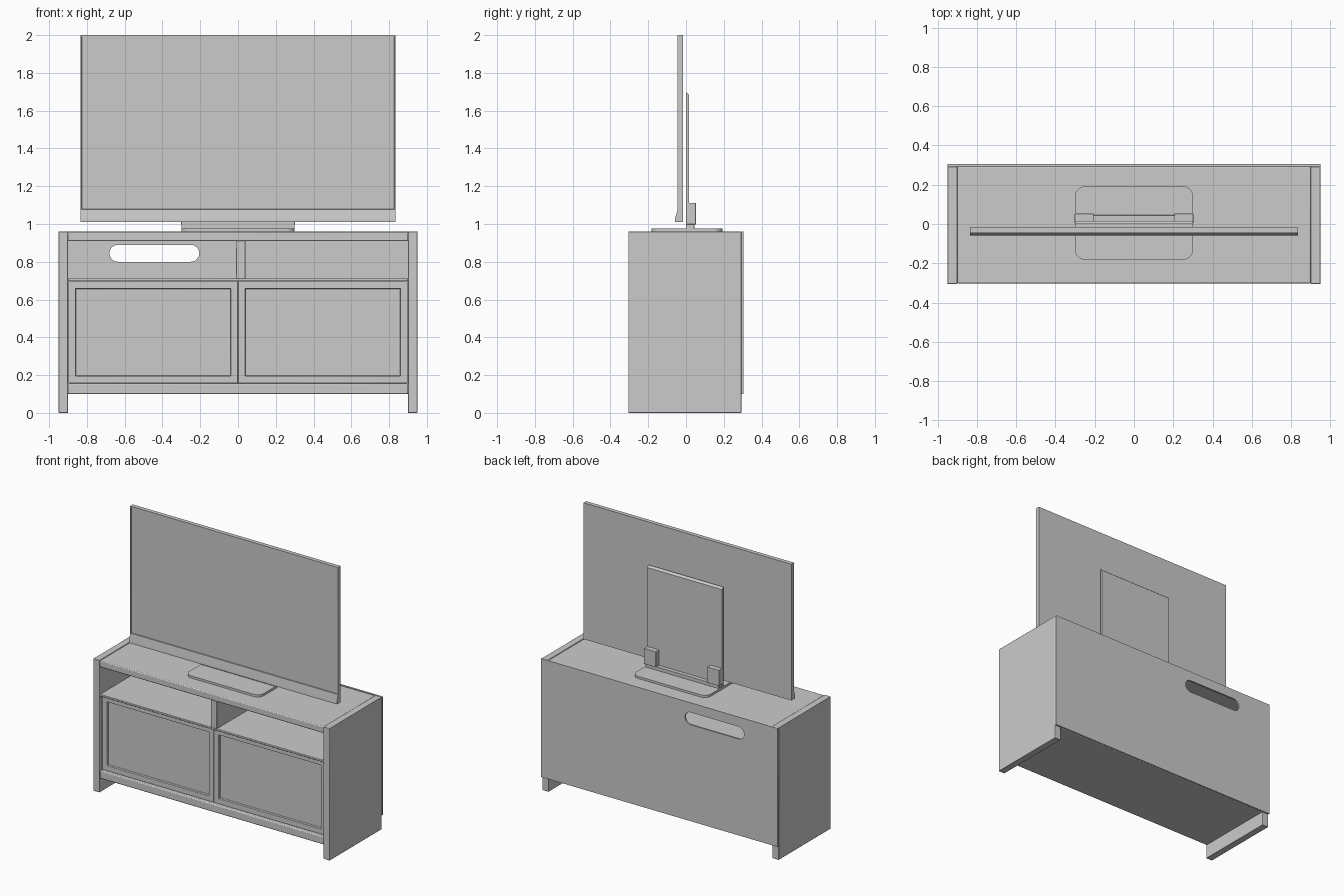
import bpy, bmesh, math

if "Cube" in bpy.data.objects:
    bpy.data.objects.remove(bpy.data.objects["Cube"])


def finish(name, bm, bevel=0.0):
    bmesh.ops.recalc_face_normals(bm, faces=bm.faces)
    me = bpy.data.meshes.new(name)
    bm.to_mesh(me)
    bm.free()
    ob = bpy.data.objects.new(name, me)
    bpy.context.collection.objects.link(ob)
    if bevel:
        mod = ob.modifiers.new("bevel", 'BEVEL')
        mod.width, mod.segments = bevel, 2
    return ob


def prism(name, profile, x0, x1, bevel=0.0, recess=None):
    """Extrude a (y, z) profile along x; recess=(border, depth) sinks the largest front face."""
    bm = bmesh.new()
    face = bm.faces.new([bm.verts.new((x0, y, z)) for y, z in profile])
    ext = bmesh.ops.extrude_face_region(bm, geom=[face])
    for v in ext["geom"]:
        if isinstance(v, bmesh.types.BMVert):
            v.co.x = x1
    bmesh.ops.recalc_face_normals(bm, faces=bm.faces)
    if recess:
        bm.normal_update()
        front = max((f for f in bm.faces if f.normal.y < -0.99), key=lambda f: f.calc_area())
        bmesh.ops.inset_region(bm, faces=[front], thickness=recess[0])
        bmesh.ops.inset_region(bm, faces=[front], thickness=0.001, depth=-recess[1])
    return finish(name, bm, bevel)


def box(name, x, y, z, bevel=0.003, recess=None):
    p = [(y[0], z[0]), (y[1], z[0]), (y[1], z[1]), (y[0], z[1])]
    return prism(name, p, x[0], x[1], bevel, recess)


def rounded(x, y, r, n=8):
    """Outline of a rounded rectangle."""
    pts = []
    for cx, cy, a in ((x[1] - r, y[1] - r, 0), (x[0] + r, y[1] - r, 90),
                      (x[0] + r, y[0] + r, 180), (x[1] - r, y[0] + r, 270)):
        for i in range(n + 1):
            t = math.radians(a + 90 * i / n)
            pts.append((cx + r * math.cos(t), cy + r * math.sin(t)))
    return pts


def plate(name, outlines, thickness):
    """Flat plate from 2D outlines (inner ones become holes)."""
    cu = bpy.data.curves.new(name, 'CURVE')
    cu.dimensions, cu.fill_mode, cu.extrude = '2D', 'BOTH', thickness / 2
    for pts in outlines:
        sp = cu.splines.new('POLY')
        sp.points.add(len(pts) - 1)
        for p, co in zip(sp.points, pts):
            p.co = (co[0], co[1], 0, 1)
        sp.use_cyclic_u = True
    tmp = bpy.data.objects.new(name, cu)
    bpy.context.collection.objects.link(tmp)
    dg = bpy.context.evaluated_depsgraph_get()
    bm = bmesh.new()
    bm.from_mesh(tmp.evaluated_get(dg).to_mesh())
    bpy.data.objects.remove(tmp)
    bmesh.ops.remove_doubles(bm, verts=bm.verts, dist=1e-5)
    return finish(name, bm)


# Cabinet boards
FRONT, BACK = -0.305, 0.293
inner = (-0.90, 0.90)
box("cabinet_top", inner, (FRONT + 0.003, BACK), (0.91, 0.958), 0.006)
box("cabinet_shelf", inner, (FRONT + 0.005, BACK), (0.697, 0.712), 0.003)
box("cabinet_bottom", inner, (FRONT + 0.005, BACK), (0.10, 0.157), 0.006)
box("shelf_divider", (-0.01, 0.04), (FRONT + 0.005, BACK), (0.71, 0.912), 0.004)

# Side panels and doors, both sides
for side, s in (("left", -1), ("right", 1)):
    box(side + "_side_panel", sorted((s * 0.90, s * 0.95)), (FRONT, BACK), (0, 0.96))
    box(side + "_door", sorted((s * 0.001, s * 0.898)), (-0.277, -0.245), (0.158, 0.696),
        0.002, recess=(0.053, 0.018))

# Back panel with cable slot
slot = rounded((-0.68, -0.205), (0.80, 0.89), 0.0449)
outer = [(-0.95, 0.10), (0.95, 0.10), (0.95, 0.96), (-0.95, 0.96)]
back = plate("back_panel", [outer, slot], 0.012)
back.rotation_euler.x = math.radians(90)
back.location.y = 0.299

# Television with slanted chin and recessed screen
tv = [(-0.016, 1.01), (-0.016, 2.0), (-0.046, 2.0), (-0.046, 1.07), (-0.058, 1.03), (-0.058, 1.01)]
prism("television", tv, -0.835, 0.835, 0.0, recess=(0.011, 0.006))

# Television stand
base = plate("stand_base", [rounded((-0.30, 0.30), (-0.182, 0.192), 0.05)], 0.016)
base.location.z = 0.967
prism("stand_back_plate", [(0, 0.973), (0.016, 0.973), (0.016, 1.685), (0, 1.698)], -0.30, 0.30)
box("stand_crossbar", (-0.295, 0.295), (0.0, 0.045), (0.973, 1.0))
for side, s in (("left", -1), ("right", 1)):
    box(side + "_stand_block", sorted((s * 0.205, s * 0.302)), (0.002, 0.053), (0.998, 1.112))

# Smooth rounded edges, keep corners sharp
for ob in bpy.context.collection.objects:
    ob.select_set(True)
    bpy.context.view_layer.objects.active = ob
bpy.ops.object.shade_smooth_by_angle(angle=math.radians(35))
